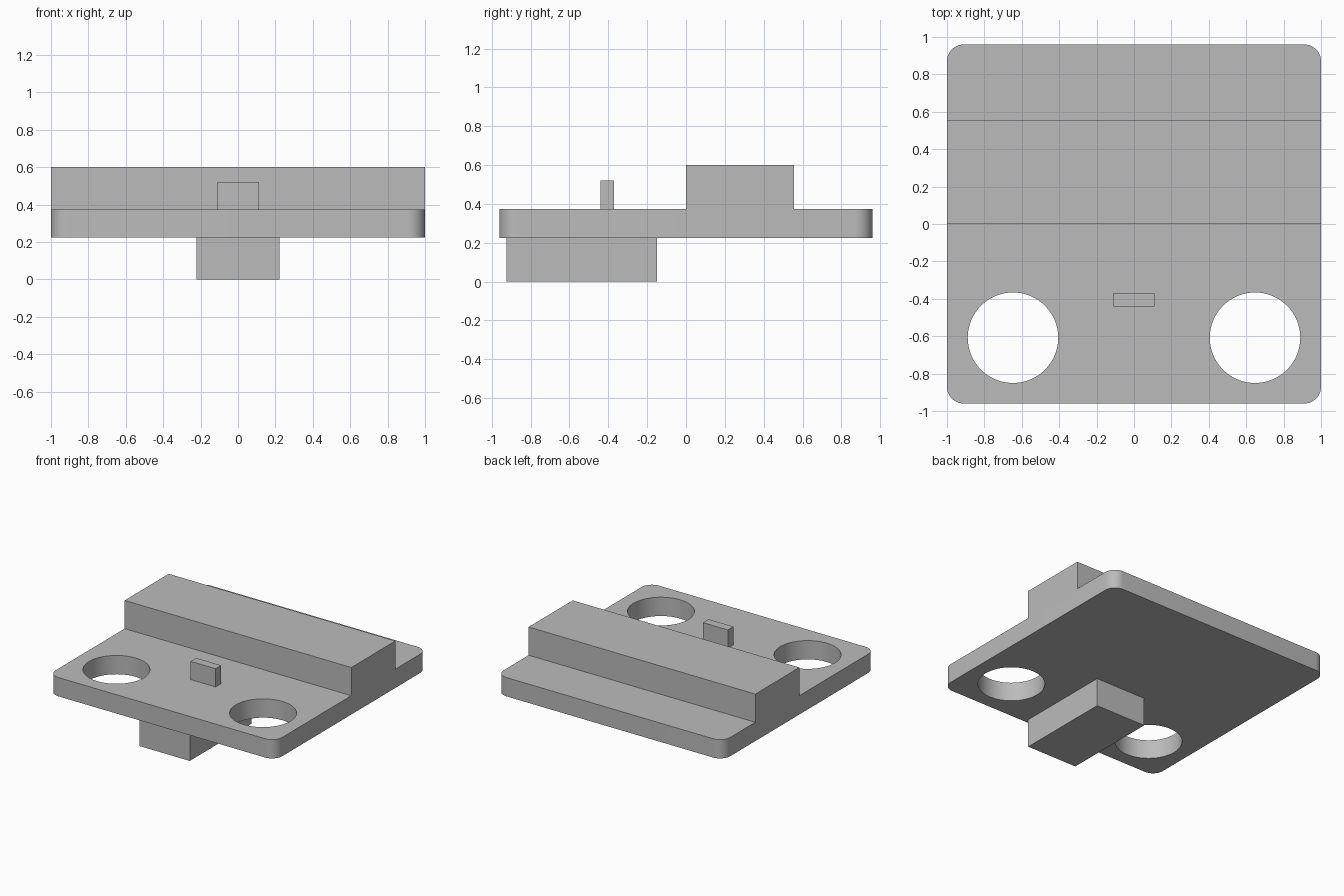
import bpy
import bmesh
from math import radians

if "Cube" in bpy.data.objects:
    bpy.data.objects.remove(bpy.data.objects["Cube"], do_unlink=True)

grey = bpy.data.materials.new("plain_grey")
grey.use_nodes = True
grey.diffuse_color = (0.5, 0.5, 0.5, 1)
grey.node_tree.nodes["Principled BSDF"].inputs["Base Color"].default_value = (0.5, 0.5, 0.5, 1)

BOTTOM, DECK = 0.225, 0.375
HALF_X, HALF_Y = 1.0, 0.96


def add_object(name, bm):
    bmesh.ops.recalc_face_normals(bm, faces=bm.faces)
    mesh = bpy.data.meshes.new(name)
    bm.to_mesh(mesh)
    bm.free()
    mesh.materials.append(grey)
    obj = bpy.data.objects.new(name, mesh)
    bpy.context.collection.objects.link(obj)
    return obj


def extrude_profile(profile, half_width):
    """Extrude a side profile of (y, z) points across x."""
    bm = bmesh.new()
    face = bm.faces.new([bm.verts.new((-half_width, y, z)) for y, z in profile])
    result = bmesh.ops.extrude_face_region(bm, geom=[face])
    verts = [v for v in result["geom"] if isinstance(v, bmesh.types.BMVert)]
    bmesh.ops.translate(bm, verts=verts, vec=(2 * half_width, 0, 0))
    return bm


def block(name, half_width, y0, y1, z0, z1):
    return add_object(name, extrude_profile([(y0, z0), (y1, z0), (y1, z1), (y0, z1)], half_width))


# Base plate and raised cross ridge as one stepped solid
bm = extrude_profile([(-HALF_Y, BOTTOM), (HALF_Y, BOTTOM), (HALF_Y, DECK), (0.555, DECK),
                      (0.555, 0.6), (0, 0.6), (0, DECK), (-HALF_Y, DECK)], HALF_X)

# Rounded upright corners
corners = [e for e in bm.edges
           if all(abs(abs(v.co.y) - HALF_Y) < 1e-4 for v in e.verts)
           and abs(e.verts[0].co.z - e.verts[1].co.z) > 0.1]
bmesh.ops.bevel(bm, geom=corners, offset=0.09, segments=10, profile=0.5, affect='EDGES')
plate = add_object("base_plate_with_ridge", bm)

# Two round through holes
for side, x in (("left", 0.647), ("right", -0.647)):
    bpy.ops.mesh.primitive_cylinder_add(vertices=64, radius=0.242, depth=1,
                                        location=(x, -0.608, 0.3))
    cutter = bpy.context.object
    cutter.name = side + "_hole_cutter"
    cutter.hide_render = True
    cutter.data.materials.append(grey)
    cut = plate.modifiers.new(side + "_hole", 'BOOLEAN')
    cut.operation = 'DIFFERENCE'
    cut.solver = 'EXACT'
    cut.object = cutter
    bpy.ops.object.select_all(action='DESELECT')
    plate.select_set(True)
    bpy.context.view_layer.objects.active = plate
    bpy.ops.object.modifier_apply(modifier=cut.name)
    bpy.data.objects.remove(cutter, do_unlink=True)

bpy.ops.object.shade_smooth_by_angle(angle=radians(30))

# Small upright tab on the deck and the block under the front
block("upright_tab", 0.11, -0.44, -0.37, DECK, 0.52)
block("underside_block", 0.222, -0.925, -0.15, 0, BOTTOM)
